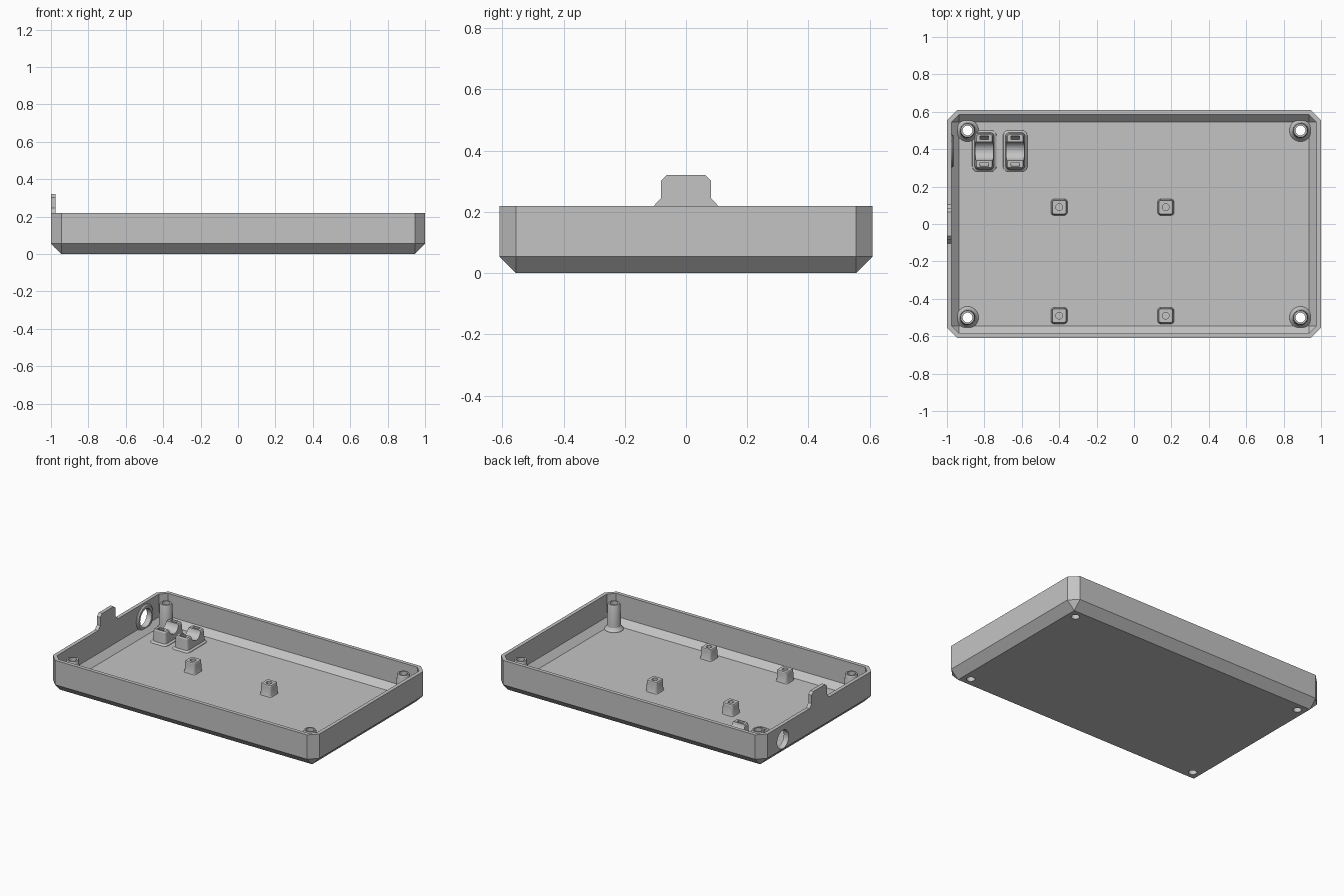
import bpy, bmesh, math
from mathutils import Matrix, Vector

if "Cube" in bpy.data.objects:
    bpy.data.objects.remove(bpy.data.objects["Cube"], do_unlink=True)

grey = bpy.data.materials.new("plain grey")
grey.use_nodes = True
colour = (0.55, 0.55, 0.55, 1)
grey.diffuse_color = colour
grey.node_tree.nodes["Principled BSDF"].inputs["Base Color"].default_value = colour


# Outline helpers: each returns a loop of (x, y) points
def circle(r, n=32):
    return [(r * math.cos(math.tau * i / n), r * math.sin(math.tau * i / n)) for i in range(n)]


def chamfered(hx, hy, c):
    return [(hx, hy - c), (hx - c, hy), (c - hx, hy), (-hx, hy - c),
            (-hx, c - hy), (c - hx, -hy), (hx - c, -hy), (hx, c - hy)]


def rounded(hx, hy, r, n=5):
    pts = []
    for q, (sx, sy) in enumerate([(1, 1), (-1, 1), (-1, -1), (1, -1)]):
        for i in range(n + 1):
            a = (q + i / n) * math.pi / 2
            pts.append((sx * (hx - r) + r * math.cos(a), sy * (hy - r) + r * math.sin(a)))
    return pts


def loft(name, sections, at=(0, 0, 0), along_x=False):
    """Closed solid through (height, outline) sections."""
    bm = bmesh.new()
    rings = [[bm.verts.new((x, y, z)) for x, y in pts] for z, pts in sections]
    n = len(rings[0])
    for a, b in zip(rings, rings[1:]):
        for i in range(n):
            j = (i + 1) % n
            bm.faces.new((a[i], a[j], b[j], b[i]))
    bm.faces.new(rings[0][::-1])
    bm.faces.new(rings[-1])
    bmesh.ops.remove_doubles(bm, verts=bm.verts, dist=1e-5)
    turn = Matrix.Rotation(math.pi / 2, 4, "Y") if along_x else Matrix()
    bm.transform(Matrix.Translation(Vector(at)) @ turn)
    bmesh.ops.recalc_face_normals(bm, faces=bm.faces)
    mesh = bpy.data.meshes.new(name)
    bm.to_mesh(mesh)
    bm.free()
    mesh.materials.append(grey)
    ob = bpy.data.objects.new(name, mesh)
    bpy.context.scene.collection.objects.link(ob)
    return ob


def rod(at, r, length, along_x=False):
    return loft("cutter", [(-length / 2, circle(r)), (length / 2, circle(r))], at, along_x)


def cut(ob, *cutters):
    for c in cutters:
        c.hide_render = True
        mod = ob.modifiers.new("cut", "BOOLEAN")
        mod.operation = "DIFFERENCE"
        mod.solver = "EXACT"
        mod.object = c
        bpy.context.view_layer.objects.active = ob
        bpy.ops.object.modifier_apply(modifier=mod.name)
        bpy.data.objects.remove(c, do_unlink=True)
    return ob


def smooth(ob):
    bpy.ops.object.select_all(action="DESELECT")
    ob.select_set(True)
    bpy.context.view_layer.objects.active = ob
    bpy.ops.object.shade_smooth_by_angle(angle=math.radians(25))


FLOOR, RIM = 0.025, 0.22
CABLE_Y, CABLE_Z = 0.39, 0.12
corners = [(x, y) for x in (-0.89, 0.89) for y in (-0.5, 0.5)]

# Tray shell: chamfered box, hollowed to an even wall thickness
tray = loft("tray", [(0, chamfered(0.945, 0.555, 0)),
                     (0.055, chamfered(1, 0.61, 0.055)),
                     (RIM, chamfered(1, 0.61, 0.055))])
cavity = loft("cutter", [(FLOOR, chamfered(0.935, 0.545, 0)),
                         (0.065, chamfered(0.975, 0.585, 0.04)),
                         (0.3, chamfered(0.975, 0.585, 0.04))])
cut(tray, cavity, rod((-1, CABLE_Y, CABLE_Z), 0.062, 0.2, True),
    *[rod((x, y, 0), 0.026, 0.2) for x, y in corners])
smooth(tray)

# Collar around the cable hole on the inside of the wall
collar = loft("cable_hole_collar", [(-0.005, circle(0.088)), (0.004, circle(0.088)),
                                    (0.012, circle(0.078))],
              (-0.975, CABLE_Y, CABLE_Z), True)
cut(collar, rod((-0.97, CABLE_Y, CABLE_Z), 0.062, 0.1, True))
smooth(collar)

# Latch tab rising from the wall rim; outline in (-z, y), extruded along x
half = [(-0.21, 0.105), (-0.22, 0.105), (-0.245, 0.082), (-0.302, 0.082), (-0.32, 0.063)]
outline = half + [(z, -y) for z, y in reversed(half)]
loft("latch_tab", [(0, outline), (0.025, outline)], (-1, 0, 0), True)

# Hollow screw posts with flared feet
for x, y in corners:
    post = loft("screw_post", [(0.02, circle(0.06)), (0.03, circle(0.058)),
                               (0.037, circle(0.051)), (0.05, circle(0.044)),
                               (0.19, circle(0.04)), (0.2, circle(0.036))], (x, y, 0))
    cut(post, rod((x, y, 0.1), 0.026, 0.4))
    smooth(post)

# Board standoffs with blind holes
for x in (-0.4, 0.17):
    for y in (-0.49, 0.09):
        standoff = loft("board_standoff", [(0.02, rounded(0.046, 0.046, 0.016)),
                                           (0.03, rounded(0.041, 0.041, 0.014)),
                                           (0.095, rounded(0.039, 0.039, 0.012)),
                                           (0.1, rounded(0.036, 0.036, 0.01))], (x, y, 0))
        cut(standoff, rod((x, y, 0.1), 0.018, 0.08))
        smooth(standoff)

# Cable saddles: a round channel with a curved tie slot running beneath it
for x in (-0.8, -0.635):
    saddle = loft("cable_saddle", [(0.02, rounded(0.067, 0.112, 0.03)),
                                   (0.028, rounded(0.064, 0.109, 0.028)),
                                   (0.036, rounded(0.052, 0.1, 0.022)),
                                   (0.108, rounded(0.046, 0.094, 0.016)),
                                   (0.115, rounded(0.041, 0.089, 0.012))], (x, CABLE_Y, 0))
    tie_slot = rod((x, CABLE_Y, CABLE_Z), 0.082, 0.046, True)
    cut(tie_slot, rod((x, CABLE_Y, CABLE_Z), 0.062, 0.1, True))
    cut(saddle, tie_slot, rod((x, CABLE_Y, CABLE_Z), 0.05, 0.2, True))
    smooth(saddle)
